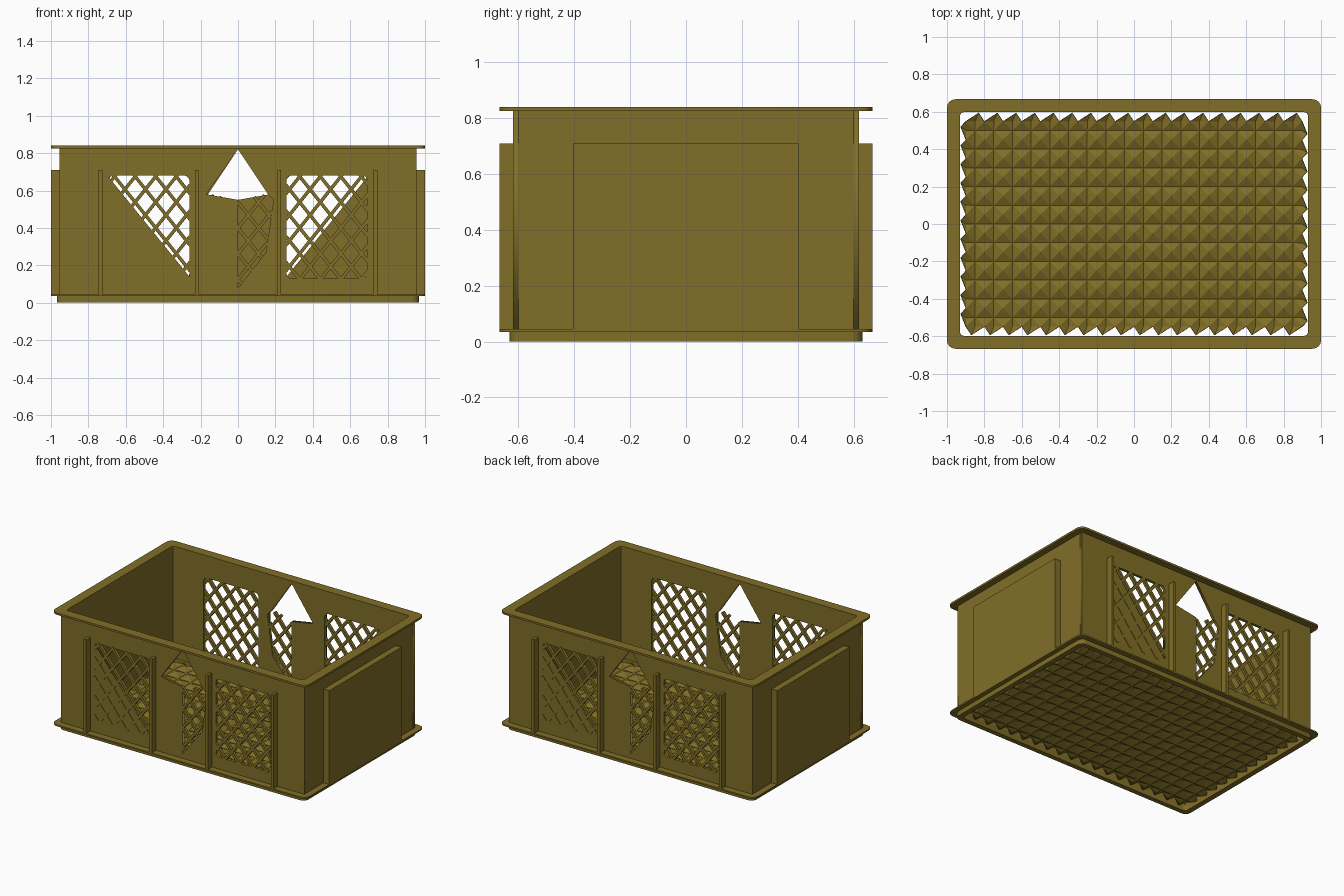
import bpy, bmesh, math
from mathutils import Matrix, Vector

if "Cube" in bpy.data.objects:
    bpy.data.objects.remove(bpy.data.objects["Cube"])

olive = bpy.data.materials.new("olive_plastic")
olive.diffuse_color = (0.216, 0.156, 0.02, 1)
olive.use_nodes = True
olive.node_tree.nodes["Principled BSDF"].inputs["Base Color"].default_value = olive.diffuse_color


def finish(name, mesh, rot_z=0):
    ob = bpy.data.objects.new(name, mesh)
    ob.rotation_euler.z = rot_z
    bpy.context.collection.objects.link(ob)
    if not mesh.materials:
        mesh.materials.append(olive)
    return ob


def rounded(cx, cy, hx, hy, r, n=4):
    pts = []
    for q, (sx, sy) in enumerate([(1, 1), (-1, 1), (-1, -1), (1, -1)]):
        for k in range(n + 1):
            a = (q + k / n) * math.pi / 2
            pts.append((cx + sx * (hx - r) + r * math.cos(a),
                        cy + sy * (hy - r) + r * math.sin(a)))
    return pts


def plate(name, loops, thick, loc, rot=(0, 0, 0)):
    """Flat plate: first loop is the outline, the others are holes."""
    cu = bpy.data.curves.new(name, 'CURVE')
    cu.dimensions, cu.fill_mode, cu.extrude = '2D', 'BOTH', thick / 2
    for loop in loops:
        sp = cu.splines.new('POLY')
        sp.points.add(len(loop) - 1)
        for p, (x, y) in zip(sp.points, loop):
            p.co = (x, y, 0, 1)
        sp.use_cyclic_u = True
    tmp = bpy.data.objects.new(name, cu)
    bpy.context.collection.objects.link(tmp)
    bpy.context.view_layer.update()
    dg = bpy.context.evaluated_depsgraph_get()
    mesh = bpy.data.meshes.new_from_object(tmp.evaluated_get(dg))
    bpy.data.objects.remove(tmp)
    mesh.materials.clear()
    ob = finish(name, mesh)
    ob.location, ob.rotation_euler = loc, rot
    return ob


def add_box(bm, x0, x1, y0, y1, z0, z1):
    m = Matrix.Translation(((x0 + x1) / 2, (y0 + y1) / 2, (z0 + z1) / 2))
    m = m @ Matrix.Diagonal((x1 - x0, y1 - y0, z1 - z0, 1))
    bmesh.ops.create_cube(bm, size=1, matrix=m)


def lattice(bm, poly, width=0.018, step=0.11, slope=1.25):
    """Crossing diagonal bars clipped to a convex counter-clockwise outline."""
    pts = [Vector(p) for p in poly]
    for s in (1, -1):
        d = Vector((1, s * slope)).normalized()
        for k in range(-20, 21):
            o, t0, t1 = Vector((k * step, 0.4)), -9, 9
            for a, b in zip(pts, pts[1:] + pts[:1]):
                n = Vector((a.y - b.y, b.x - a.x))
                den, num = n.dot(d), n.dot(a - o)
                if den > 0:
                    t0 = max(t0, num / den)
                else:
                    t1 = min(t1, num / den)
            if t1 - t0 > 0.02:
                c = o + d * (t0 + t1) / 2
                m = (Matrix.Translation((c.x, -0.613, c.y))
                     @ Matrix.Rotation(-math.atan2(d.y, d.x), 4, 'Y')
                     @ Matrix.Diagonal((t1 - t0, 0.022, width, 1)))
                bmesh.ops.create_cube(bm, size=1, matrix=m)


def to_mesh(bm, name):
    mesh = bpy.data.meshes.new(name)
    bm.to_mesh(mesh)
    bm.free()
    return mesh


# Rim, bottom flange and foot rings
inner = rounded(0, 0, 0.93, 0.598, 0.02)
plate("top_rim", [rounded(0, 0, 1, 0.667, 0.045), inner], 0.014, (0, 0, 0.833))
plate("bottom_flange", [rounded(0, 0, 1, 0.667, 0.045), inner], 0.01, (0, 0, 0.04))
plate("foot", [rounded(0, 0, 0.968, 0.632, 0.04), inner], 0.034, (0, 0, 0.018))

# Long walls: open window, half-closed window, grip hole over a lattice
wall = [[(-0.955, 0.035), (0.955, 0.035), (0.955, 0.83), (-0.955, 0.83)],
        rounded(0.475, 0.405, 0.215, 0.275, 0.025),
        [(-0.69, 0.67), (-0.26, 0.14), (-0.26, 0.66), (-0.28, 0.68), (-0.67, 0.68)],
        [(0, 0.82), (-0.17, 0.58), (0, 0.55), (0, 0.08), (0.15, 0.27),
         (0.19, 0.55), (0.16, 0.58)]]
plate("front_wall", wall, 0.02, (0, -0.61, 0), (math.pi / 2, 0, 0))
plate("back_wall", wall, 0.02, (0, 0.61, 0), (math.pi / 2, 0, math.pi))

# Lattices of the long walls
bm = bmesh.new()
for s in (-1, 1):
    c = s * 0.475
    lattice(bm, [(c - 0.22, 0.125), (c + 0.22, 0.125), (c + 0.22, 0.685), (c - 0.22, 0.685)])
lattice(bm, [(0, 0.08), (0.15, 0.27), (0.19, 0.55), (0.16, 0.58), (0, 0.55)])
mesh = to_mesh(bm, "wall_lattice")
finish("front_lattice", mesh)
finish("back_lattice", mesh, math.pi)

# Ribs beside the windows
bm = bmesh.new()
for s in (-1, 1):
    for x in (0.22, 0.735):
        add_box(bm, s * x - 0.01, s * x + 0.01, -0.667, -0.615, 0.04, 0.71)
mesh = to_mesh(bm, "window_ribs")
finish("front_ribs", mesh)
finish("back_ribs", mesh, math.pi)

# Short walls with a raised middle panel
bm = bmesh.new()
add_box(bm, 0.93, 0.955, -0.62, 0.62, 0.035, 0.83)
add_box(bm, 0.95, 1.0, -0.405, 0.405, 0.04, 0.71)
mesh = to_mesh(bm, "side_wall")
finish("right_wall", mesh)
finish("left_wall", mesh, math.pi)

# Quilted floor with a toothed edge
bm = bmesh.new()
nx, ny, st = 36, 22, 0.05
grid = [[bm.verts.new(((i - nx / 2) * st, (j - ny / 2) * st,
                       0.034 if i % 2 == 0 and j % 2 == 0 else 0.012))
         for j in range(ny + 1)] for i in range(nx + 1)]
for i in range(nx):
    for j in range(ny):
        a, b, c, d = grid[i][j], grid[i + 1][j], grid[i + 1][j + 1], grid[i][j + 1]
        if (i + j) % 2:
            bm.faces.new((a, b, d))
            bm.faces.new((b, c, d))
        else:
            bm.faces.new((a, b, c))
            bm.faces.new((a, c, d))


def tooth(a, m, b, out):
    tip = bm.verts.new(a.co * 0.3 + b.co * 0.7 + Vector(out))
    bm.faces.new((a, m, tip))
    bm.faces.new((m, b, tip))


for i in range(0, nx, 2):
    tooth(grid[i + 2][0], grid[i + 1][0], grid[i][0], (0, -0.045, -0.01))
    tooth(grid[i][ny], grid[i + 1][ny], grid[i + 2][ny], (0, 0.045, -0.01))
for j in range(0, ny, 2):
    tooth(grid[0][j], grid[0][j + 1], grid[0][j + 2], (-0.028, 0, -0.01))
    tooth(grid[nx][j + 2], grid[nx][j + 1], grid[nx][j], (0.028, 0, -0.01))
bmesh.ops.recalc_face_normals(bm, faces=bm.faces)
floor = finish("floor", to_mesh(bm, "floor"))
mod = floor.modifiers.new("thickness", 'SOLIDIFY')
mod.thickness = 0.008
